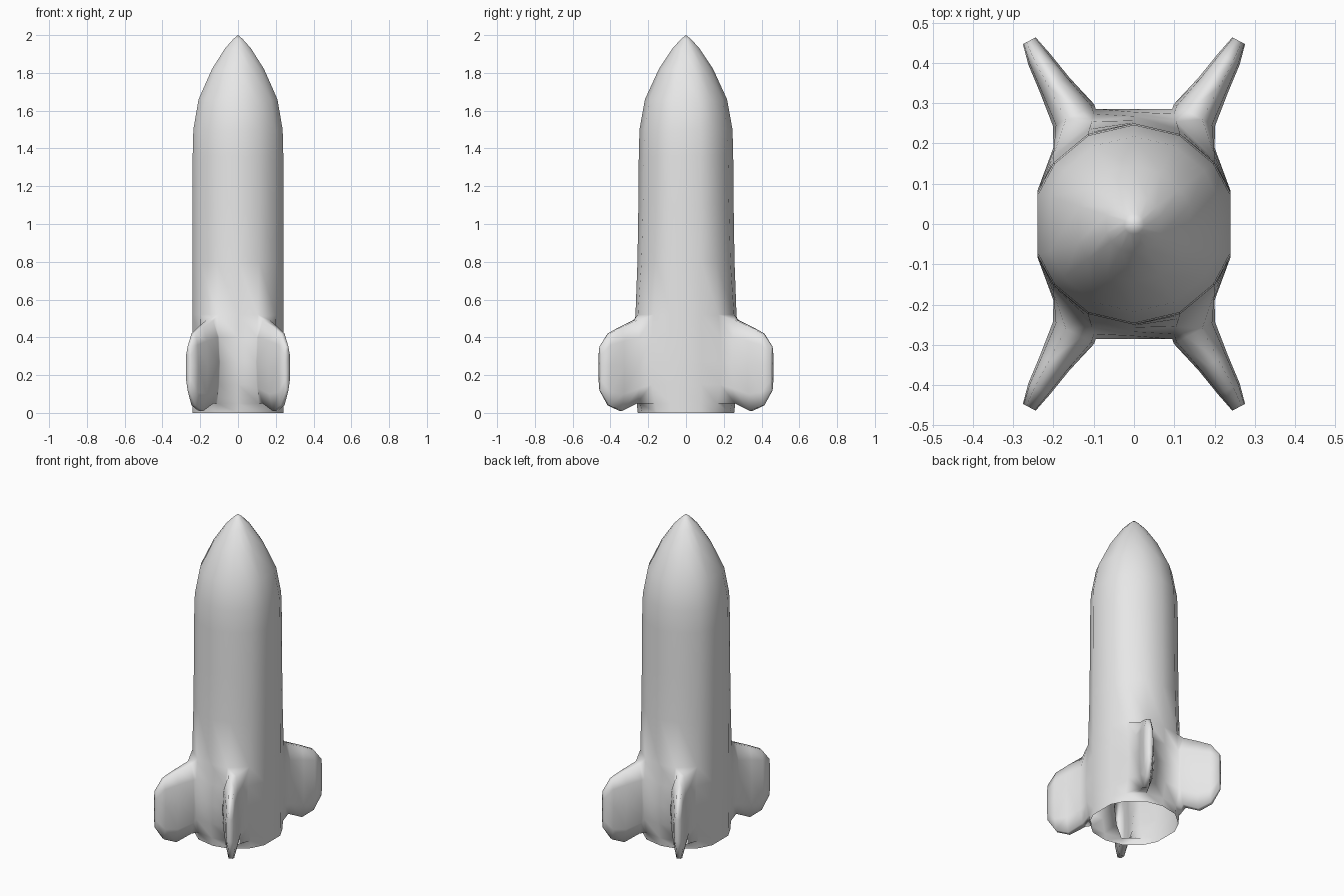
import bpy, bmesh

if "Cube" in bpy.data.objects:
    bpy.data.objects.remove(bpy.data.objects["Cube"])

grey = bpy.data.materials.new("light_grey")
grey.diffuse_color = (0.8, 0.8, 0.8, 1)
grey.use_nodes = True
grey.node_tree.nodes["Principled BSDF"].inputs["Base Color"].default_value = grey.diffuse_color

# Quarter cross-sections: plain tube, and tube swollen at the fin roots
PLAIN = [(0, .25), (.115, .223), (.2, .152), (.24, .078)]
SWOLLEN = [(0, .285), (.095, .286), (.2, .19), (.24, .082)]

# Body levels: height, scale, swelling
LEVELS = [(0, 1, .15), (.05, 1, .3), (.15, 1, .8), (.27, 1, 1), (.40, 1, .8),
          (.52, 1, .5), (.8, 1, .2), (1.1, 1, .06), (1.36, 1, 0), (1.5, .985, 0),
          (1.66, .87, 0), (1.82, .575, 0), (1.93, .285, 0), (1.98, .1, 0)]
FIN_LOW, FIN_HIGH = 1, 5            # body levels spanned by the fin roots

# Fin stations: centre x, centre y, heights, half thicknesses
STATIONS = [
    (.15, .27, (.05, .13, .27, .40, .49), (.022, .050, .058, .050, .022)),
    (.197, .345, (.01, .10, .25, .38, .455), (.015, .036, .041, .036, .015)),
    (.236, .41, (.04, .11, .25, .36, .42), (.012, .026, .030, .026, .012)),
    (.26, .455, (.12, .17, .25, .31, .35), (.008, .016, .018, .016, .008)),
]

bm = bmesh.new()


def ring(z, s, w):
    q = [(s * (a[0] + (b[0] - a[0]) * w), s * (a[1] + (b[1] - a[1]) * w))
         for a, b in zip(PLAIN, SWOLLEN)]
    half = q + [(x, -y) for x, y in reversed(q)]
    full = half + [(-x, y) for x, y in reversed(half[1:-1])]
    return [bm.verts.new((x, y, z)) for x, y in full]


# Tube and nose, open at the bottom and at the four fin roots
rings = [ring(*lv) for lv in LEVELS]
n = len(rings[0])
for k in range(len(rings) - 1):
    for i in range(n):
        if FIN_LOW <= k < FIN_HIGH and i in (1, 5, 8, 12):
            continue
        j = (i + 1) % n
        bm.faces.new((rings[k][i], rings[k][j], rings[k + 1][j], rings[k + 1][i]))
apex = bm.verts.new((0, 0, 2))
for i in range(n):
    bm.faces.new((rings[-1][i], rings[-1][(i + 1) % n], apex))


# Hollow fins lofted out of the openings
def fin(inner, outer, sx, sy):
    levels = range(FIN_LOW, FIN_HIGH + 1)
    a = [rings[k][inner] for k in levels]
    b = [rings[k][outer] for k in levels]
    loop = a + b[::-1]
    for cx, cy, zs, hs in STATIONS:
        a = [bm.verts.new((sx * (cx - .88 * h), sy * (cy + .47 * h), z)) for z, h in zip(zs, hs)]
        b = [bm.verts.new((sx * (cx + .88 * h), sy * (cy - .47 * h), z)) for z, h in zip(zs, hs)]
        new = a + b[::-1]
        for i in range(len(new)):
            j = (i + 1) % len(new)
            bm.faces.new((loop[i], loop[j], new[j], new[i]))
        loop = new
    for i in range(len(a) - 1):
        bm.faces.new((a[i], b[i], b[i + 1], a[i + 1]))


fin(1, 2, 1, 1)
fin(6, 5, 1, -1)
fin(8, 9, -1, -1)
fin(13, 12, -1, 1)

bmesh.ops.recalc_face_normals(bm, faces=bm.faces)
# Make sure the shell faces outward
top = apex.link_faces[0]
top.normal_update()
if top.normal.z < 0:
    bmesh.ops.reverse_faces(bm, faces=bm.faces)
for f in bm.faces:
    f.smooth = True

mesh = bpy.data.meshes.new("rocket_hull")
bm.to_mesh(mesh)
bm.free()
mesh.materials.append(grey)
hull = bpy.data.objects.new("rocket_hull", mesh)
bpy.context.collection.objects.link(hull)
